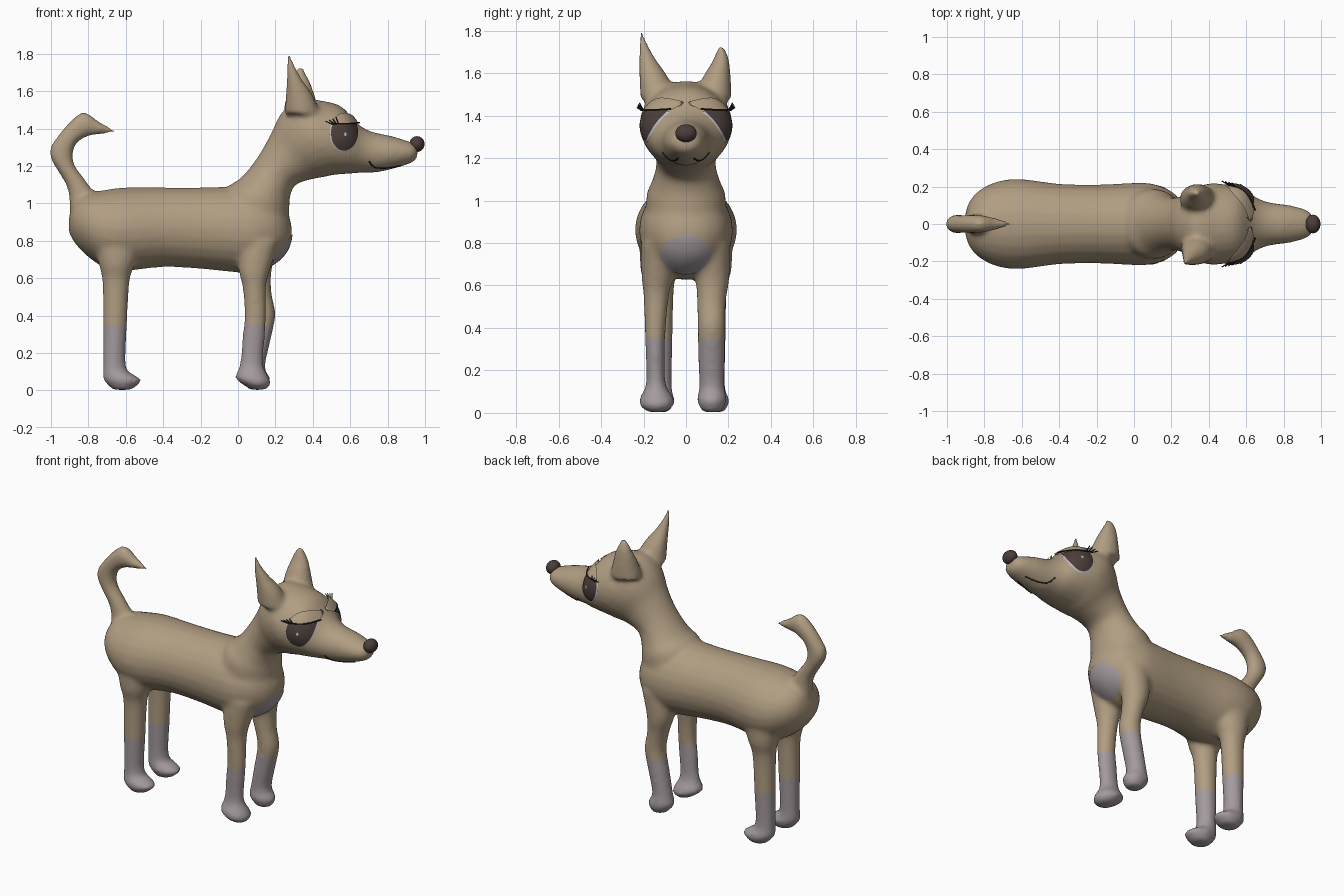
import bpy, bmesh
from math import sin, cos, pi, asin, radians
from mathutils import Vector
from mathutils.bvhtree import BVHTree

if "Cube" in bpy.data.objects:
    bpy.data.objects.remove(bpy.data.objects["Cube"])


def material(name, rgb):
    mat = bpy.data.materials.new(name)
    mat.use_nodes = True
    mat.diffuse_color = (*rgb, 1)
    shader = next(n for n in mat.node_tree.nodes if n.type == 'BSDF_PRINCIPLED')
    shader.inputs["Base Color"].default_value = (*rgb, 1)
    shader.inputs["Roughness"].default_value = 0.8
    return mat


TAN = material("tan fur", (.44, .34, .225))
GREY = material("pale grey fur", (.37, .325, .34))
BROWN = material("dark brown", (.07, .048, .042))
BLACK = material("lash black", (.02, .016, .016))
WHITE = material("eye white", (.5, .5, .54))


def add_mesh(name, bm, *mats):
    mesh = bpy.data.meshes.new(name)
    bm.to_mesh(mesh)
    mesh.shade_smooth()
    for mat in mats:
        mesh.materials.append(mat)
    obj = bpy.data.objects.new(name, mesh)
    bpy.context.scene.collection.objects.link(obj)
    return obj


def evaluated_mesh(obj):
    graph = bpy.context.evaluated_depsgraph_get()
    return bpy.data.meshes.new_from_object(obj.evaluated_get(graph))


def smooth_keys(keys, steps=4):
    """Catmull-Rom interpolation between key sections."""
    result = []
    last = len(keys) - 1
    for i in range(last):
        a, b, c, d = (keys[min(max(k, 0), last)] for k in range(i - 1, i + 3))
        for s in range(steps):
            t = s / steps
            result.append([q + t / 2 * (r - p + t * (2 * p - 5 * q + 4 * r - w
                           + t * (3 * (q - r) + w - p)))
                           for p, q, r, w in zip(a, b, c, d)])
    return result + [list(keys[last])]


def loft(bm, sections, sides=24):
    """Closed tube; a section is (xa, za, xb, zb, y centre, half width)."""
    rings = []
    for xa, za, xb, zb, yc, hw in smooth_keys(sections):
        mid = Vector(((xa + xb) / 2, yc, (za + zb) / 2))
        axis = Vector(((xa - xb) / 2, 0, (za - zb) / 2))
        across = Vector((0, max(hw, .003), 0))
        rings.append([bm.verts.new(mid + axis * cos(k * 2 * pi / sides)
                                   + across * sin(k * 2 * pi / sides))
                      for k in range(sides)])
    faces = [bm.faces.new(rings[0]), bm.faces.new(rings[-1])]
    for low, high in zip(rings, rings[1:]):
        for k in range(sides):
            n = (k + 1) % sides
            faces.append(bm.faces.new((low[k], low[n], high[n], high[k])))
    bmesh.ops.recalc_face_normals(bm, faces=faces)


def upright(bm, rows, side=1):
    """Limb or ear from level sections (z, x back, x front, y centre, half width)."""
    loft(bm, [(x0, z, x1, z, side * yc, hw) for z, x0, x1, yc, hw in rows])


bm = bmesh.new()

# Torso: (x, top, bottom, half width)
torso = [(-.905, .92, .85, .04), (-.88, 1, .8, .12), (-.82, 1.05, .73, .185),
         (-.72, 1.07, .66, .23), (-.6, 1.085, .64, .24), (-.4, 1.085, .66, .215),
         (-.2, 1.085, .65, .21), (0, 1.09, .63, .22), (.1, 1.08, .63, .215),
         (.2, 1.04, .68, .175), (.26, .96, .74, .11), (.287, .88, .81, .04)]
loft(bm, [(x, top, x, low, 0, hw) for x, top, low, hw in torso])

# Neck, skull and muzzle: (upper x, upper z, lower x, lower z, half width)
head = [(-.1, 1, .27, .85, .19), (-.05, 1.09, .275, .97, .185),
        (.02, 1.14, .28, 1.04, .16), (.1, 1.24, .31, 1.1, .14),
        (.17, 1.36, .4, 1.13, .155), (.23, 1.48, .46, 1.14, .195),
        (.32, 1.56, .5, 1.15, .218), (.44, 1.55, .55, 1.155, .21),
        (.55, 1.52, .62, 1.16, .185), (.635, 1.43, .68, 1.165, .14),
        (.71, 1.385, .74, 1.165, .115), (.82, 1.36, .85, 1.19, .1),
        (.93, 1.325, .935, 1.22, .07), (.96, 1.3, .96, 1.25, .03)]
loft(bm, [(xa, za, xb, zb, 0, hw) for xa, za, xb, zb, hw in head])

# Curled tail
tail = [(-.9, .97, -.76, 1.05, .06), (-.915, 1.09, -.82, 1.13, .05),
        (-1.005, 1.25, -.88, 1.22, .05), (-.975, 1.345, -.87, 1.31, .048),
        (-.84, 1.485, -.81, 1.355, .048), (-.74, 1.435, -.73, 1.37, .03),
        (-.655, 1.39, -.66, 1.375, .008)]
loft(bm, [(xa, za, xb, zb, 0, hw) for xa, za, xb, zb, hw in tail])

# Hind legs
hind = [(.85, -.78, -.5, .13, .09), (.68, -.745, -.55, .13, .085),
        (.58, -.725, -.58, .125, .068), (.35, -.722, -.593, .125, .062),
        (.13, -.722, -.6, .125, .058), (.08, -.724, -.55, .128, .07),
        (.05, -.715, -.515, .13, .075), (.003, -.67, -.57, .13, .05)]
for side in (1, -1):
    upright(bm, hind, side)

# Front legs: the left one bends a little further forward
front_right = [(.8, 0, .22, .12, .09), (.64, .005, .17, .135, .075),
               (.55, .025, .15, .14, .06), (.4, .035, .15, .145, .05),
               (.3, .025, .145, .145, .046), (.14, .01, .135, .142, .046),
               (.07, -.015, .165, .138, .08), (.035, .02, .175, .138, .08),
               (.003, .07, .15, .138, .04)]
front_left = [(.8, 0, .22, .12, .09), (.64, .01, .18, .125, .08),
              (.52, .05, .18, .12, .068), (.4, .07, .2, .12, .065),
              (.25, .045, .17, .12, .063), (.12, .02, .145, .122, .06),
              (.06, .01, .175, .122, .07), (.003, .06, .15, .122, .045)]
upright(bm, front_right, -1)
upright(bm, front_left)

# Pointed ears, the right one taller
ear_right = [(1.48, .25, .44, .13, .085), (1.58, .255, .4, .152, .068),
             (1.66, .26, .345, .18, .042), (1.73, .262, .305, .2, .023),
             (1.795, .265, .285, .21, .008)]
ear_left = [(1.48, .24, .44, .13, .085), (1.58, .26, .41, .145, .066),
            (1.65, .28, .385, .163, .042), (1.69, .295, .365, .166, .028),
            (1.725, .315, .35, .166, .012)]
upright(bm, ear_right, -1)
upright(bm, ear_left)

# Fuse the parts into one soft skin
rough = add_mesh("rough_body", bm)
remesh = rough.modifiers.new("fuse", 'REMESH')
remesh.mode = 'VOXEL'
remesh.voxel_size = .014
soften = rough.modifiers.new("soften", 'SMOOTH')
soften.factor = .5
soften.iterations = 8
skin = evaluated_mesh(rough)
bpy.data.objects.remove(rough)

# Grey socks cut in at a level line
SOCK = .35
bm = bmesh.new()
bm.from_mesh(skin)
bmesh.ops.bisect_plane(bm, geom=bm.verts[:] + bm.edges[:] + bm.faces[:],
                       plane_co=(0, 0, SOCK), plane_no=(0, 0, 1))
for face in bm.faces:
    face.material_index = int(face.calc_center_median().z < SOCK)
add_mesh("body", bm, TAN, GREY)
tree = BVHTree.FromBMesh(bm)


def on_skin(origin, ray, lift):
    """Point on the body hit by a ray, lifted off the surface."""
    co, normal, *_ = tree.ray_cast(Vector(origin), Vector(ray))
    if co is None:
        co, normal, *_ = tree.find_nearest(Vector(origin))
    if normal.dot(Vector(ray)) > 0:
        normal = -normal
    return co + normal * lift


def plate(name, place, size, mat, ray, lift, bulge=0, low=-1, high=1, count=16):
    """Elliptical patch that follows the skin, kept between two heights."""
    bm = bmesh.new()
    rows = []
    for i in range(count + 1):
        angle = asin(low) + (asin(high) - asin(low)) * i / count
        row = []
        for j in range(count + 1):
            u, v = sin(pi * (j / count - .5)) * cos(angle), sin(angle)
            rise = lift + bulge * (1 - u * u - v * v)
            row.append(bm.verts.new(on_skin(place(u * size[0], v * size[1]), ray, rise)))
        rows.append(row)
    for a, b in zip(rows, rows[1:]):
        for j in range(count):
            bm.faces.new((a[j], a[j + 1], b[j + 1], b[j]))
    bmesh.ops.remove_doubles(bm, verts=bm.verts[:], dist=.0001)
    bm.normal_update()
    if sum(f.normal.dot(Vector(ray)) for f in bm.faces) > 0:
        bmesh.ops.reverse_faces(bm, faces=bm.faces[:])
    add_mesh(name, bm, mat)


def tube(name, points, radius, mat):
    curve = bpy.data.curves.new(name, 'CURVE')
    curve.dimensions = '3D'
    curve.bevel_depth = radius
    curve.bevel_resolution = 1
    line = curve.splines.new('POLY')
    line.points.add(len(points) - 1)
    for point, co in zip(line.points, points):
        point.co = (*co, 1)
    helper = bpy.data.objects.new(name + "_path", curve)
    bpy.context.scene.collection.objects.link(helper)
    bm = bmesh.new()
    bm.from_mesh(evaluated_mesh(helper))
    bpy.data.objects.remove(helper)
    add_mesh(name, bm, mat)


# Grey chest patch
plate("chest_patch", lambda u, v: (2, u, .745 + v), (.12, .09), GREY, (-1, 0, 0), .004)

# Eyes, lids, lashes and smile on both sides
LID = .42
for side, label in ((1, "left"), (-1, "right")):
    ray = (0, -side, 0)

    def eye(u, v):
        return (.565 + u, side, 1.375 + v)

    plate(label + "_eye_white", eye, (.075, .1), WHITE, ray, .004, .012, high=LID)
    plate(label + "_iris", eye, (.07, .09), BROWN, ray, .01, .012, high=.5)
    plate(label + "_eyelid", eye, (.076, .101), TAN, ray, .012, .014, low=LID)
    plate(label + "_eye_glint", lambda u, v: eye(u, v - .01), (.006, .009), WHITE,
          ray, .025, count=6)
    edge = [on_skin(eye(.07 * (k / 6 - 1), .1 * LID), ray, .022) for k in range(13)]
    tube(label + "_lash_line", edge, .004, BLACK)
    for k in range(4):
        root = edge[k]
        tip = root + Vector((-.03 + .006 * k, .018 * side, .012 + .007 * k))
        tube(f"{label}_lash_{k}", [root, tip], .003, BLACK)
    smile = []
    for x, drop in ((.7, 22), (.715, 36), (.735, 48), (.78, 56), (.83, 60), (.87, 62)):
        out = Vector((0, side * cos(radians(drop)), -sin(radians(drop))))
        smile.append(on_skin(Vector((x, 0, 1.27)) + out, -out, .001))
    tube(label + "_smile", smile, .004, BLACK)

# Round nose
bm = bmesh.new()
bmesh.ops.create_uvsphere(bm, u_segments=24, v_segments=16, radius=1)
bmesh.ops.scale(bm, vec=(.04, .05, .042), verts=bm.verts)
bmesh.ops.translate(bm, vec=(.957, 0, 1.317), verts=bm.verts)
add_mesh("nose", bm, BROWN)
